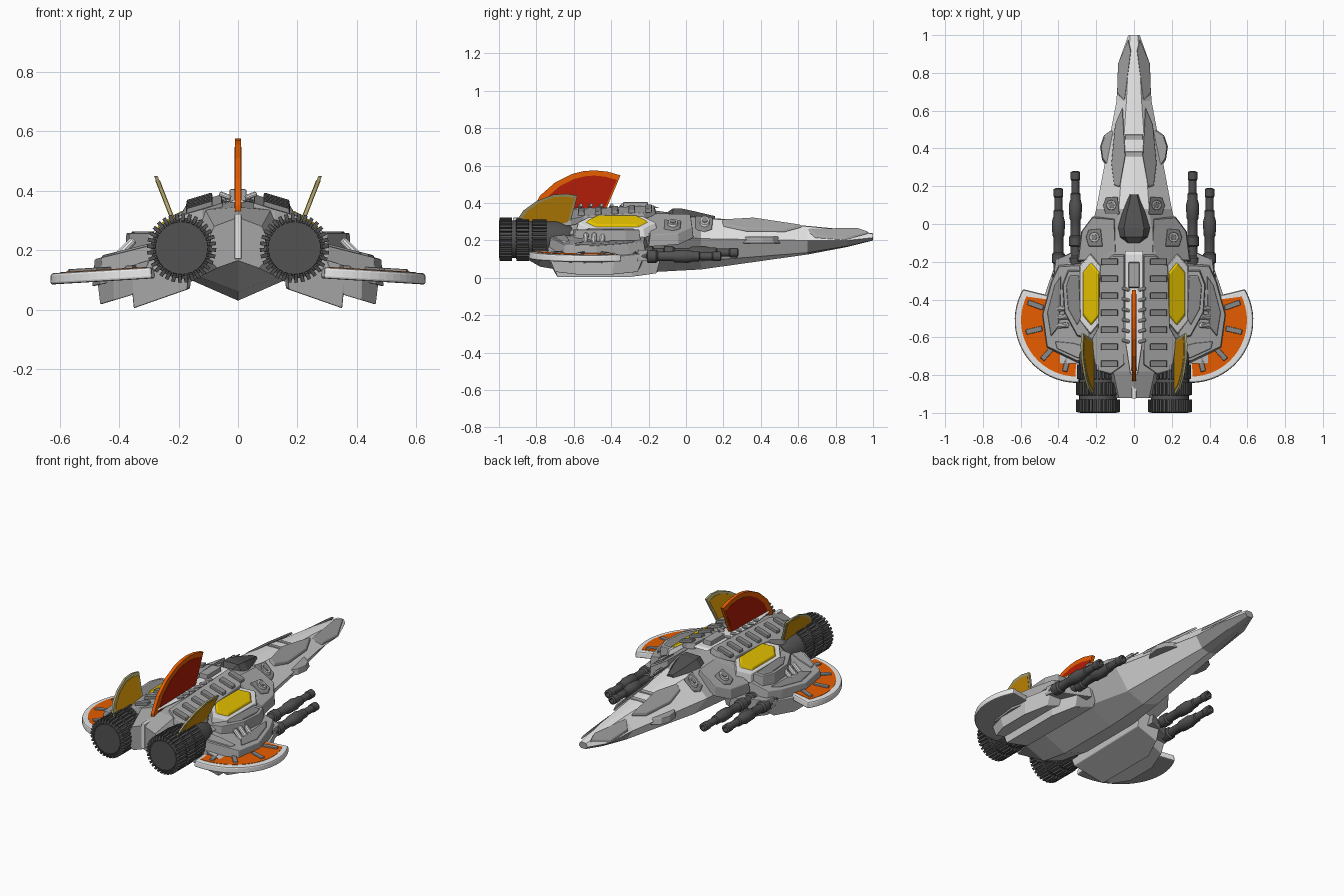
import bpy, bmesh, math
from mathutils import Vector

if "Cube" in bpy.data.objects:
    bpy.data.objects.remove(bpy.data.objects["Cube"])

def mat(name, r, g, b):
    m = bpy.data.materials.new(name)
    m.diffuse_color = (r, g, b, 1)
    m.use_nodes = True
    m.node_tree.nodes["Principled BSDF"].inputs["Base Color"].default_value = m.diffuse_color
    return m

LIGHT = mat("light_grey", .80, .80, .80)
PALE = mat("pale_grey", .56, .56, .56)
MID = mat("mid_grey", .38, .38, .38)
STEEL = mat("steel_grey", .25, .25, .25)
DARK = mat("dark_grey", .085, .085, .085)
ORANGE = mat("orange", .80, .11, 0)
RED = mat("deep_red", .45, .012, .002)
YELLOW = mat("yellow", .85, .58, 0)
OCHRE = mat("ochre", .60, .27, .002)
KHAKI = mat("khaki", .42, .38, .18)

def build(name, verts, faces, mats, mirror=True, bevel=0, smooth=False, rule=None):
    me = bpy.data.meshes.new(name)
    me.from_pydata([tuple(v) for v in verts], [], faces)
    bm = bmesh.new()
    bm.from_mesh(me)
    bmesh.ops.remove_doubles(bm, verts=bm.verts, dist=1e-5)
    bmesh.ops.recalc_face_normals(bm, faces=bm.faces)
    bm.to_mesh(me)
    bm.free()
    ob = bpy.data.objects.new(name, me)
    bpy.context.collection.objects.link(ob)
    for m in mats if isinstance(mats, list) else [mats]:
        me.materials.append(m)
    if rule:
        for p in me.polygons:
            p.material_index = rule(p)
    if smooth:
        me.shade_smooth()
        me.set_sharp_from_angle(angle=math.radians(35))
    if bevel:
        b = ob.modifiers.new("bevel", 'BEVEL')
        b.width, b.segments = bevel, 2
    if mirror:
        ob.modifiers.new("mirror", 'MIRROR')
    return ob

def prism(name, low, high, mats, **kw):
    n = len(low)
    faces = [list(range(n)), list(range(n, 2 * n))]
    faces += [[i, (i + 1) % n, n + (i + 1) % n, n + i] for i in range(n)]
    return build(name, list(low) + list(high), faces, mats, **kw)

def plate(name, poly, plane, thick, mats, inset=.94, bevel=.004, **kw):
    """Outline seen from above, laid on the plane z = c + sx*x + sy*y."""
    c, sx, sy = plane
    cx = sum(p[0] for p in poly) / len(poly)
    cy = sum(p[1] for p in poly) / len(poly)
    top = [(cx + (x - cx) * inset, cy + (y - cy) * inset) for x, y in poly]
    z = lambda x, y: c + sx * x + sy * y
    return prism(name, [(x, y, z(x, y)) for x, y in poly],
                 [(x, y, z(x, y) + thick) for x, y in top], mats, bevel=bevel, **kw)

def skin(rings):
    n = len(rings[0])
    faces = [[s * n + i, s * n + (i + 1) % n, (s + 1) * n + (i + 1) % n, (s + 1) * n + i]
             for s in range(len(rings) - 1) for i in range(n)]
    total = n * len(rings)
    return [v for r in rings for v in r], faces + [list(range(n)), list(range(total - n, total))]

def loft(name, sections, mats, **kw):
    """Half sections (y, [(x, z)...]) from keel to ridge, mirrored into closed rings."""
    rings = [[(x, y, z) for x, z in half + [(-x, z) for x, z in half[-2:0:-1]]] for y, half in sections]
    return build(name, *skin(rings), mats, mirror=False, **kw)

def lathe(name, origin, axis, profile, m, n=20):
    """Turned part: profile of (distance along axis, radius)."""
    q = Vector(axis).to_track_quat('Z', 'Y')
    rings = [[Vector(origin) + q @ Vector((r * math.cos(a), r * math.sin(a), t))
              for a in (2 * math.pi * i / n for i in range(n))] for t, r in profile]
    return build(name, *skin(rings), m, smooth=True)

def tube(name, a, b, r, m):
    d = Vector(b) - Vector(a)
    lathe(name, a, d, [(0, r * .7), (r * .4, r), (d.length - r * .4, r), (d.length, r * .7)], m, 10)

def rect(x0, x1, y0, y1):
    return [(x0, y0), (x1, y0), (x1, y1), (x0, y1)]

def disc(x, y, r, n=16):
    return [(x + r * math.cos(2 * math.pi * i / n), y + r * math.sin(2 * math.pi * i / n)) for i in range(n)]

# Main hull: light nose, grey tip underside, pale belly, grey back
hull = [(1.0, .20, .015, .20, .03, .215, .02, .235, .238),
        (.86, .165, .035, .17, .08, .20, .03, .255, .258),
        (.65, .125, .05, .135, .093, .20, .04, .275, .278),
        (.08, .045, .11, .09, .20, .21, .08, .32, .325),
        (-.2, .03, .16, .10, .27, .235, .12, .345, .365),
        (-.6, .03, .16, .10, .27, .235, .12, .345, .37),
        (-.78, .06, .13, .11, .19, .20, .11, .335, .345),
        (-.92, .165, .07, .14, .12, .19, .08, .28, .31)]
def hull_colour(p):
    if p.center.y > 0:
        return 0 if p.normal.z < 0 and p.center.y > .7 else 1
    return 2 if p.normal.z < -.2 else 0
loft("hull", [(y, [(0, k), (a, b), (c, d), (e, f), (0, g)]) for y, k, a, b, c, d, e, f, g in hull],
     [MID, LIGHT, PALE], rule=hull_colour)

# Nose armour, side blisters, cross bars
plate("nose_tip_plate", [(.03, .98), (.085, .85), (.09, .69), (.05, .645), (.015, .92)],
      (.362, -.9, -.1), .014, MID)
plate("nose_rear_plate", [(.06, .625), (.1, .53), (.12, .32), (.105, .2), (.075, .19), (.045, .36)],
      (.387, -.9, -.1), .016, MID)
plate("nose_blister", [(.09, .52), (.16, .47), (.18, .41), (.17, .34), (.11, .25)], (.185, 0, 0), .035, MID, inset=.85)
for y in (.46, .37):
    plate("nose_bar", rect(-.05, .05, y - .014, y + .014), (.332, 0, -.1), .012, MID, mirror=False)

# Cockpit
loft("cockpit", [(y, [(0, .28), (w, .28), (w, .305), (w * .5, z), (0, z)]) for y, w, z in
     [(.155, .03, .33), (.05, .08, .355), (-.02, .105, .37), (-.07, .095, .372), (-.1, .06, .35)]], DARK)

# Shoulders with round hatches
plate("shoulder", [(.09, -.2), (.1, .03), (.22, .04), (.28, -.04), (.30, -.2)], (.345, -.6, 0), .06, MID)
for x, y, c, s in [(.21, -.07, .402, -.6), (.12, .1, .392, -.9)]:
    plate("hatch_plate", [(x - .045, y - .05), (x + .03, y - .05), (x + .045, y), (x + .03, y + .04), (x - .035, y + .045)],
          (c, s, 0), .012, STEEL)
    plate("hatch_ring", disc(x, y, .027), (c + .008, s, 0), .016, PALE, bevel=0)
    plate("hatch_cap", disc(x, y, .016), (c + .022, s, 0), .006, STEEL, bevel=0)

# Back armour, slats, spine
plate("back_armour", [(.05, -.16), (.11, -.16), (.18, -.22), (.19, -.55), (.23, -.62), (.2, -.78), (.12, -.8), (.05, -.75)],
      (.378, -.3, .05), .035, MID, inset=.97)
for i in range(7):
    y = -.2 - i * .09
    plate("back_slat", rect(.085, .175, y - .018, y + .018), (.41, -.3, .05), .02, STEEL)
plate("spine", [(-.05, -.14), (.05, -.14), (.05, -.6), (.02, -.8), (-.02, -.8), (-.05, -.6)],
      (.376, 0, .02), .008, LIGHT, mirror=False)
plate("spine_box", rect(-.03, .03, -.34, -.2), (.36, 0, 0), .045, MID, mirror=False)
for i in range(6):
    y = -.35 - i * .055
    tube("spine_pipe", (.025, y, .376), (.062, y + .01, .39), .009, LIGHT)
plate("tail_strip", rect(-.012, .012, -.925, -.8), (.17, 0, 0), .152, LIGHT, inset=1, mirror=False)

# Yellow side canopies with light frames
def hexagon(x, y, w, l):
    return [(x, y + l), (x + w, y + l * .68), (x + w, y - l * .68), (x, y - l), (x - w, y - l * .68), (x - w, y + l * .68)]
plate("canopy_frame", hexagon(.23, -.37, .058, .22), (.385, -.6, 0), .05, LIGHT)
plate("canopy", hexagon(.227, -.37, .046, .175), (.428, -.6, 0), .018, YELLOW, inset=.88)

# Upper side pods
plate("side_pod", [(.22, -.2), (.40, -.21), (.44, -.3), (.49, -.48), (.465, -.66), (.30, -.74), (.2, -.74)],
      (.20, -.25, 0), .09, MID)
plate("pod_block", [(.22, -.24), (.35, -.24), (.38, -.32), (.37, -.47), (.30, -.6), (.22, -.62)], (.18, 0, 0), .078, MID)
plate("pod_outer_panel", [(.385, -.27), (.42, -.32), (.46, -.47), (.44, -.6), (.40, -.55), (.39, -.45)],
      (.285, -.25, 0), .012, STEEL)
plate("pod_rear_panel", [(.25, -.65), (.32, -.63), (.42, -.62), (.41, -.66), (.30, -.71), (.25, -.71)],
      (.285, -.25, 0), .012, MID)
plate("pod_top_panel", [(.29, -.27), (.34, -.27), (.36, -.33), (.35, -.45), (.30, -.54), (.28, -.5)],
      (.253, 0, 0), .01, STEEL)
for y in (-.445, -.49, -.535):
    tube("pod_pipe", (.35, y, .235), (.41, y - .005, .175), .014, LIGHT)

# Lower side pods
plate("lower_pod_inner", [(.15, -.13), (.30, -.13), (.36, -.28), (.36, -.72), (.16, -.76)],
      (.227, -.35, 0), -.1, PALE, inset=.9)
plate("lower_pod_outer", [(.3, -.2), (.42, -.22), (.475, -.38), (.475, -.6), (.42, -.74), (.3, -.74)],
      (.256, -.3, 0), -.1, PALE, inset=.85)

# Round wings: light rim, orange field, ribs
def fan(r, a0, a1, inner, n=22):
    pts = [(.30 + r * math.cos(a), -.51 + r * math.sin(a))
           for a in (math.radians(a0 + (a1 - a0) * i / n) for i in range(n + 1))]
    return pts + inner
plate("wing", fan(.332, 30, -92, [(.27, -.6), (.36, -.40)]), (.122, -.06, 0), .038, [LIGHT, MID], inset=.985,
      bevel=.008, rule=lambda p: int(p.normal.z < -.5))
plate("wing_field", fan(.298, 25, -88, [(.30, -.6), (.38, -.41)]), (.156, -.06, 0), .006, ORANGE, inset=1, bevel=0)
for deg in (20, -13, -48, -76):
    c, s = math.cos(math.radians(deg)), math.sin(math.radians(deg))
    at = lambda r, w: (.30 + r * c - w * s, -.51 + r * s + w * c)
    plate("wing_rib", [at(.19, -.014), at(.28, -.014), at(.28, .014), at(.19, .014)], (.158, -.06, 0), .012, STEEL)

# Fins: rim with a slightly thicker inner panel
def fin(name, outline, centre, half, place, rim, panel, mirror):
    cy, cz = centre
    for part, k, h, m in ((name + "_rim", 1, half, rim), (name + "_panel", .87, half + .002, panel)):
        pts = [(cy + (y - cy) * k, cz + (z - cz) * k) for y, z in outline]
        prism(part, [(place(z) - h, y, z) for y, z in pts], [(place(z) + h, y, z) for y, z in pts], m, mirror=mirror)
fin("centre_fin", [(-.35, .548), (-.42, .568), (-.49, .575), (-.55, .57), (-.61, .555), (-.7, .51), (-.78, .44), (-.83, .35), (-.83, .3), (-.43, .36)],
    (-.5, .36), .010, lambda z: 0, ORANGE, RED, False)
fin("side_fin", [(-.58, .44), (-.64, .45), (-.71, .445), (-.8, .41), (-.87, .36), (-.91, .30), (-.8, .27), (-.62, .29)],
    (-.71, .335), .006, lambda z: .222 + (z - .31) * .39, KHAKI, OCHRE, True)

# Engines: core, toothed rings, nozzle disc
EX, EZ = .19, .207
lathe("engine_core", (EX, -.99, EZ), (0, 1, 0), [(0, .10), (.3, .10), (.38, .07)], DARK, 32)
lathe("engine_disc", (EX, -1, EZ), (0, 1, 0), [(0, .088), (.03, .092)], DARK, 32)
for y0, y1, r in ((-1, -.93, .117), (-.91, -.84, .117), (-.825, -.745, .112)):
    teeth = []
    for i in range(32):
        for f, rr in ((0, r), (.55, r), (.6, r - .015), (.95, r - .015)):
            a = 2 * math.pi * (i + f) / 32
            teeth.append((EX + rr * math.cos(a), EZ + rr * math.sin(a)))
    hole = [(EX + (x - EX) * .8, EZ + (z - EZ) * .8) for x, z in teeth]
    n = len(teeth)
    rings = [(teeth, y0 + .005), (teeth, y1), (hole, y1), (hole, y0)]
    verts = [(x, y, z) for ring, y in rings for x, z in ring]
    faces = [[s * n + i, s * n + (i + 1) % n, (s + 1) % 4 * n + (i + 1) % n, (s + 1) % 4 * n + i]
             for s in range(4) for i in range(n)]
    build("engine_toothed_ring", verts, faces, DARK)

# Twin guns each side and their mount
gun = [(0, .03), (.04, .035), (.05, .025), (.1, .025), (.105, .035), (.15, .035), (.16, .026), (.24, .026), (.25, .032),
       (.32, .035), (.35, .027), (.38, .027), (.385, .021), (.45, .021), (.455, .025), (.495, .025), (.5, .014), (.47, .012)]
lathe("inner_gun", (.31, -.22, .135), (0, 1, 0), gun, DARK)
lathe("outer_gun", (.40, -.31, .115), (0, 1, 0), gun, DARK)
plate("gun_mount", [(.22, -.1), (.33, -.15), (.42, -.19), (.43, -.26), (.22, -.26)], (.09, 0, 0), .06, MID)
